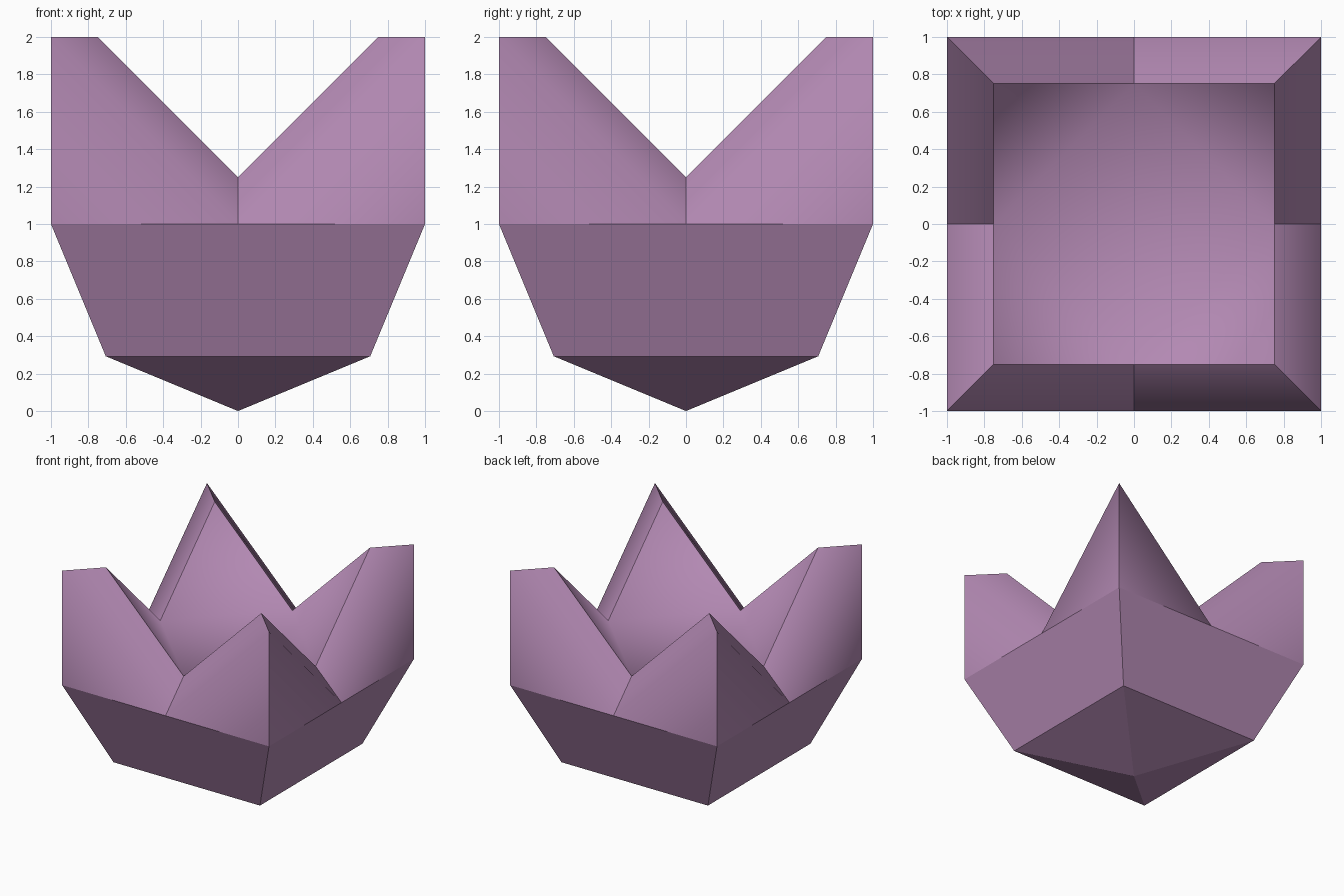
import bpy, bmesh, math
from mathutils import Matrix, Vector

if "Cube" in bpy.data.objects:
    bpy.data.objects.remove(bpy.data.objects["Cube"])

R = 1.0                      # half width
D = math.sqrt(0.5)           # half width of the lower hull ring
T = 0.25                     # rim thickness
I = R - T                    # inner half width
ZR, ZN = 1 - D, 1 + T        # lower ring height, notch / floor height

bm = bmesh.new()


def face(points, turn, smooth):
    f = bm.faces.new([bm.verts.new(turn @ Vector(p)) for p in points])
    f.smooth = smooth


# key points of one corner quadrant
ring_x, ring_c, ring_y = (D, 0, ZR), (D, D, ZR), (0, D, ZR)
belt_x, belt_c, belt_y = (R, 0, 1), (R, R, 1), (0, R, 1)
notch_x, notch_y, floor = (I, 0, ZN), (0, I, ZN), (0, 0, ZN)
tip_out, tip_in, base = (R, R, 2), (I, I, 2), (0, 0, 0)

hull = [(base, ring_c, ring_x), (base, ring_y, ring_c),
        (ring_x, ring_c, belt_c, belt_x), (ring_c, ring_y, belt_y, belt_c)]
crown = [(belt_x, belt_c, tip_out), (belt_c, belt_y, tip_out),    # outer wall
         (belt_x, tip_out, tip_in, notch_x),                      # sloped rim
         (belt_y, notch_y, tip_in, tip_out),
         (notch_x, tip_in, notch_y), (floor, notch_x, notch_y)]   # inside

# four turned copies of the quadrant make the whole bowl
for k in range(4):
    turn = Matrix.Rotation(k * math.pi / 2, 3, 'Z')
    for pts in hull:
        face(pts, turn, False)
    for pts in crown:
        face(pts, turn, True)

bmesh.ops.remove_doubles(bm, verts=bm.verts[:], dist=1e-4)
bmesh.ops.recalc_face_normals(bm, faces=bm.faces[:])

# soft shading inside the crown, crisp corners and ridges
for e in bm.edges:
    e.smooth = len(e.link_faces) == 2 and e.calc_face_angle() < math.radians(60)

mesh = bpy.data.meshes.new("pointed_bowl")
bm.to_mesh(mesh)
bm.free()
bowl = bpy.data.objects.new("pointed_bowl", mesh)
bpy.context.collection.objects.link(bowl)

mat = bpy.data.materials.new("mauve")
mat.diffuse_color = (0.45, 0.25, 0.45, 1)
mat.use_nodes = True
mat.node_tree.nodes["Principled BSDF"].inputs["Base Color"].default_value = mat.diffuse_color
mesh.materials.append(mat)
